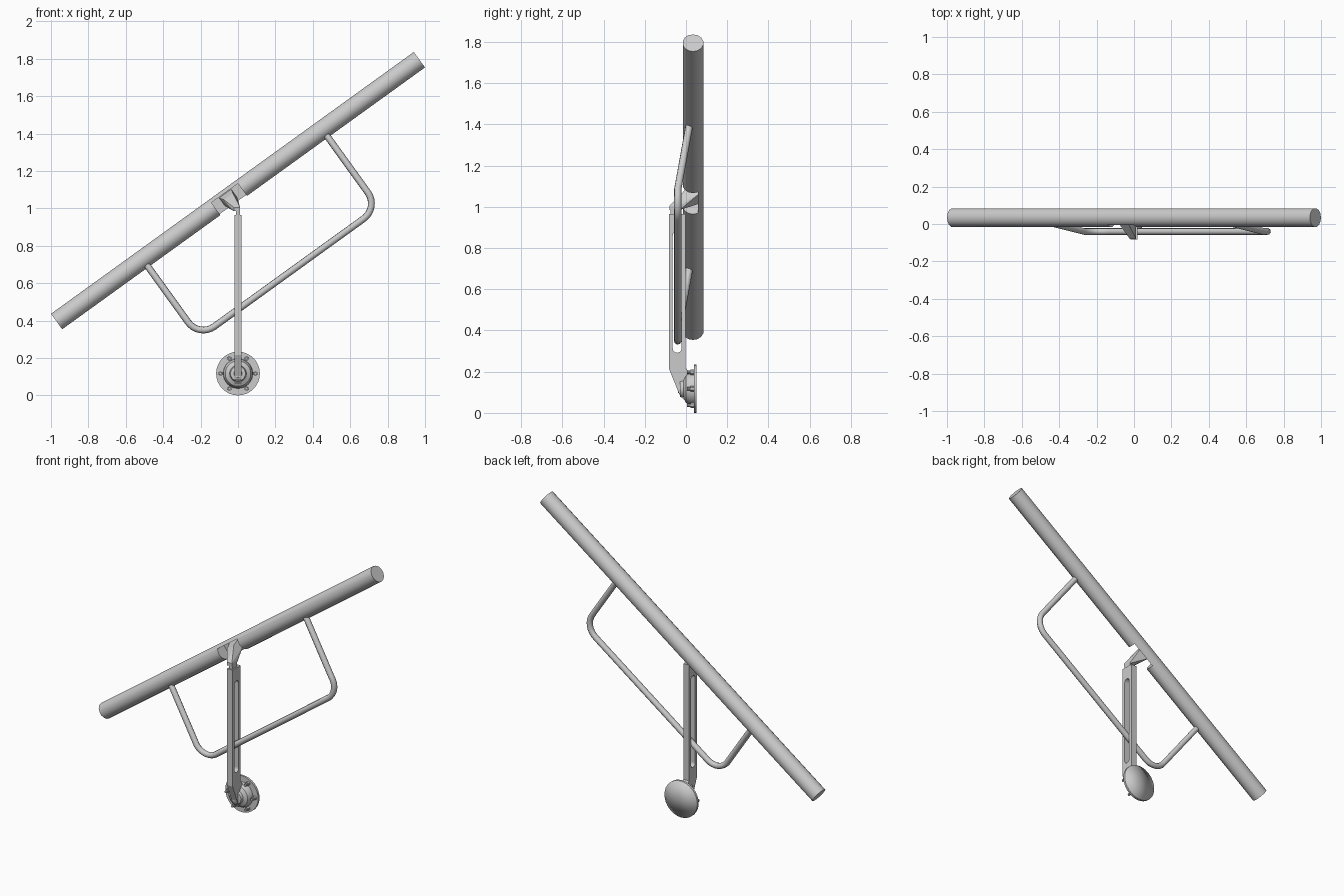
import bpy, bmesh, math
from mathutils import Vector, Matrix

if "Cube" in bpy.data.objects:
    bpy.data.objects.remove(bpy.data.objects["Cube"])

TILT = math.atan2(1.40, 1.94)
CU, SU = math.cos(TILT), math.sin(TILT)
PIVOT = Vector((0, 0, 1.095))


def tilted(u, v, y):
    """Point given along / across the sloping bar."""
    return PIVOT + Vector((u * CU - v * SU, y, u * SU + v * CU))


def smooth(ob, angle=35):
    bpy.ops.object.select_all(action='DESELECT')
    ob.select_set(True)
    bpy.context.view_layer.objects.active = ob
    bpy.ops.object.shade_smooth_by_angle(angle=math.radians(angle))


def from_bm(name, bm):
    bmesh.ops.recalc_face_normals(bm, faces=bm.faces[:])
    me = bpy.data.meshes.new(name)
    bm.to_mesh(me)
    bm.free()
    ob = bpy.data.objects.new(name, me)
    bpy.context.collection.objects.link(ob)
    return ob


def hull(name, points):
    bm = bmesh.new()
    for p in points:
        bm.verts.new(p)
    bmesh.ops.convex_hull(bm, input=bm.verts[:])
    bmesh.ops.dissolve_limit(bm, angle_limit=0.02, verts=bm.verts[:], edges=bm.edges[:])
    return from_bm(name, bm)


def box_points(x0, x1, y0, y1, z0, z1):
    return [Vector((x, y, z)) for x in (x0, x1) for y in (y0, y1) for z in (z0, z1)]


def cylinder(name, a, b, r, sides):
    a, b = Vector(a), Vector(b)
    d = b - a
    bm = bmesh.new()
    bmesh.ops.create_cone(bm, cap_ends=True, segments=sides, radius1=r, radius2=r, depth=d.length,
                          matrix=Matrix.Translation((a + b) / 2) @ d.to_track_quat('Z', 'Y').to_matrix().to_4x4())
    ob = from_bm(name, bm)
    smooth(ob)
    return ob


def lathe(name, profile, zc, sides=32):
    """Spin (radius, y) points round a y axis at height zc."""
    bm = bmesh.new()
    vs = [bm.verts.new((r, y, zc)) for r, y in profile]
    es = [bm.edges.new(e) for e in zip(vs, vs[1:])]
    bmesh.ops.spin(bm, geom=vs + es, cent=(0, 0, zc), axis=(0, 1, 0),
                   angle=math.tau, steps=sides, use_merge=True)
    bmesh.ops.remove_doubles(bm, verts=bm.verts[:], dist=1e-5)
    return from_bm(name, bm)


# Long sloping bar with a notch cut in its front underside
bar = cylinder("long_bar", tilted(-1.196, 0, 0.034), tilted(1.196, 0, 0.034), 0.051, 14)
cutter = hull("notch_cutter", [tilted(*p) for p in
              [(u, v, y) for u in (-0.153, 0.022) for v in (-0.1, 0.031) for y in (-0.1, 0.058)]])
mod = bar.modifiers.new("notch", 'BOOLEAN')
mod.operation, mod.object, mod.solver = 'DIFFERENCE', cutter, 'EXACT'
bpy.context.view_layer.objects.active = bar
bpy.ops.object.modifier_apply(modifier=mod.name)
bpy.data.objects.remove(cutter)
smooth(bar)

# Tapered bracket from the notch to the arm, and its pivot tab
hull("bar_bracket",
     [tilted(u, v, 0.06) for u in (-0.105, -0.025) for v in (-0.025, 0.028)]
     + [tilted(u, 0.005, -0.005) for u in (-0.09, -0.03)]
     + box_points(-0.022, 0.012, -0.08, -0.03, 0.985, 1.005))
hull("pivot_tab", box_points(-0.01, 0.012, -0.075, -0.025, 0.94, 0.995))

# Bent guard rod below the bar
R, U0, U1, V = 0.10, -0.628, 0.557, -0.515
path = [(U1, -0.02, 0.018)]
for cu, start in ((U1 - R, 0), (U0 + R, -90)):
    for i in range(9):
        a = math.radians(start - 90 * i / 8)
        path.append((cu + R * math.cos(a), V + R + R * math.sin(a), -0.04))
path.append((U0, -0.02, 0.018))
cu = bpy.data.curves.new("guard_rod", 'CURVE')
cu.dimensions = '3D'
cu.bevel_depth, cu.bevel_resolution, cu.use_fill_caps = 0.0185, 2, True
sp = cu.splines.new('POLY')
sp.points.add(len(path) - 1)
for pt, p in zip(sp.points, path):
    pt.co = (*tilted(*p), 1)
    pt.radius = 1
sp.use_smooth = True
rod = bpy.data.objects.new("guard_rod", cu)
bpy.context.collection.objects.link(rod)

# Slotted upright arm, drawn as a side profile (y, z)
outline = [(-0.083, 0.965), (-0.083, 0.215), (-0.03, 0.085), (0.0, 0.055),
           (0.02, 0.06), (0.02, 0.19), (-0.002, 0.22), (-0.002, 0.965)]
slot = []
for zc, start in ((0.86, 0), (0.313, 180)):
    for i in range(9):
        a = math.radians(start + 180 * i / 8)
        slot.append((-0.043 + 0.0215 * math.cos(a), zc + 0.0215 * math.sin(a)))
cu = bpy.data.curves.new("upright_arm", 'CURVE')
cu.dimensions, cu.fill_mode, cu.extrude = '2D', 'BOTH', 0.02
for loop in (outline, slot):
    sp = cu.splines.new('POLY')
    sp.points.add(len(loop) - 1)
    for pt, (a, b) in zip(sp.points, loop):
        pt.co = (a, b, 0, 1)
    sp.use_cyclic_u = True
    sp.use_smooth = False
arm = bpy.data.objects.new("upright_arm", cu)
arm.rotation_euler = (math.pi / 2, 0, math.pi / 2)
bpy.context.collection.objects.link(arm)

# Round mounting flange with a soft back, stepped hub and six bolts
ZC = 0.117
flange = lathe("mount_flange", [(0, 0.038), (0.117, 0.038), (0.117, 0.052)], ZC)
smooth(flange)
back = lathe("flange_back", [(0.115, 0.045), (0.117, 0.052), (0, 0.052)], ZC)
smooth(back, 180)
hub = lathe("mount_hub", [(0.08, 0.04), (0.077, 0.018), (0.068, 0.0), (0.045, -0.012),
                          (0.04, -0.028), (0.022, -0.03), (0.02, -0.038), (0, -0.038)], ZC)
smooth(hub)
for i in range(6):
    a = math.tau * i / 6
    x, z = 0.093 * math.cos(a), ZC + 0.093 * math.sin(a)
    cylinder("bolt_shank", (x, 0.005, z), (x, 0.04, z), 0.008, 10)
    cylinder("bolt_head", (x, 0.022, z), (x, 0.04, z), 0.013, 6)
